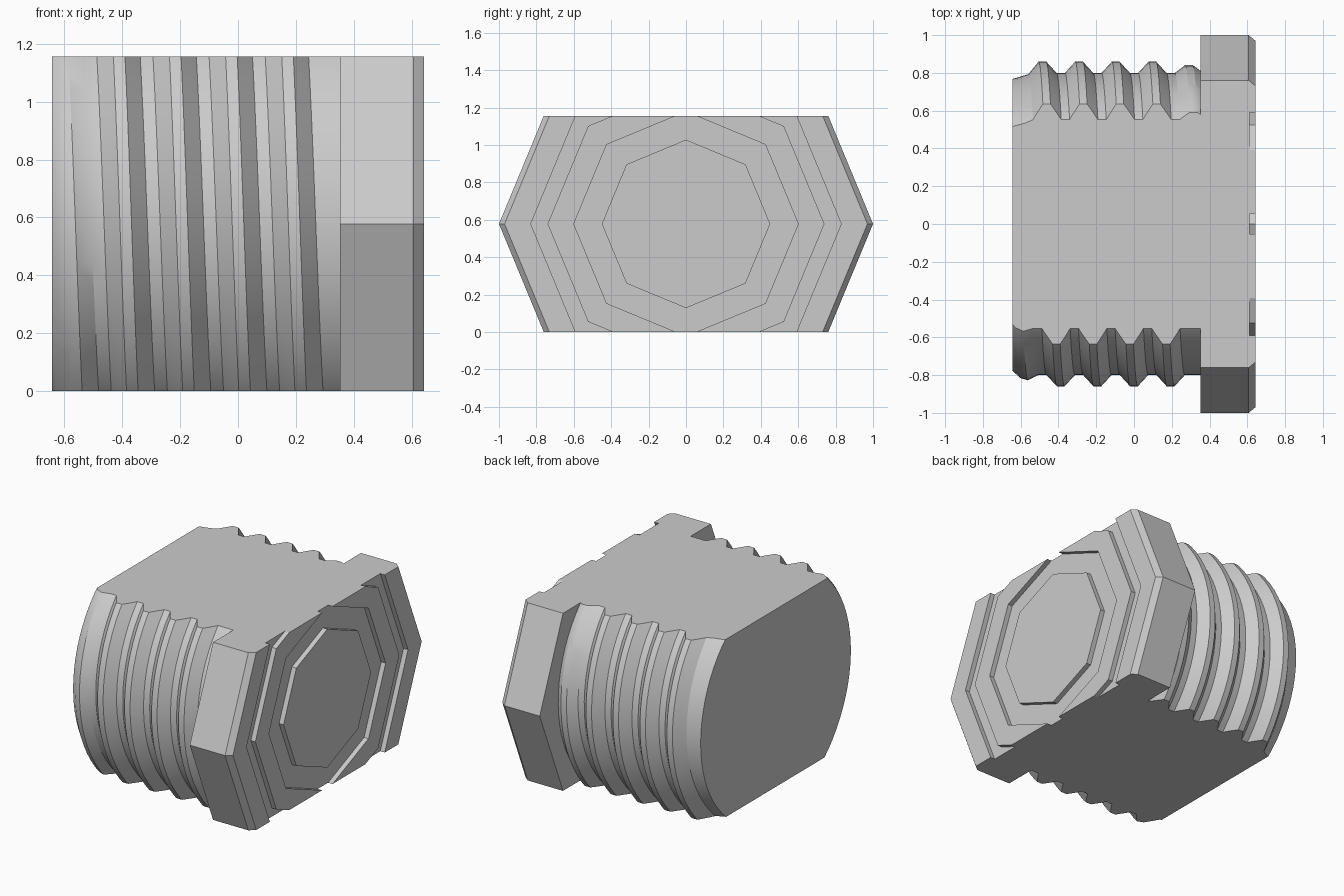
import bpy, bmesh, math
from mathutils import Vector

cube = bpy.data.objects.get("Cube")
if cube:
    bpy.data.objects.remove(cube, do_unlink=True)

HALF = 0.578                    # half the height between the two flat cuts
X_TIP, X_HEAD, X_FACE = -0.643, 0.353, 0.643
PITCH, FIRST_CREST = 0.194, -0.485
CREST, FOOT = 0.02, 0.075       # half widths of a thread at its crest and foot

steel = bpy.data.materials.new("grey_metal")
steel.use_nodes = True
colour = (0.6, 0.6, 0.6, 1)
steel.diffuse_color = colour
steel.node_tree.nodes["Principled BSDF"].inputs["Base Color"].default_value = colour


def clamp(v, lo=0.0, hi=1.0):
    return max(lo, min(hi, v))


def thread_radius(x, turn):
    """Radius of the threaded shaft at x, after a fraction of a turn."""
    start = FIRST_CREST + PITCH * turn
    crest = start + PITCH * round((x - start) / PITCH)
    fade = min(clamp((crest + 0.67) / 0.15), clamp((0.36 - crest) / 0.1))
    height = clamp((FOOT - abs(x - crest)) / (FOOT - CREST))
    root = min(0.8, 0.768 + (x - X_TIP) * 0.3)
    return root + 0.06 * fade * height


def point(x, radius, turn):
    a = math.tau * turn
    return Vector((x, radius * math.cos(a), radius * math.sin(a)))


def skin(columns, bm):
    """Join columns of points around the axis into a capped solid."""
    grid = [[bm.verts.new(p) for p in col] for col in columns]
    for a, b in zip(grid, grid[1:]):
        for j in range(len(a) - 1):
            bm.faces.new((a[j], b[j], b[j + 1], a[j + 1]))
    for end in (0, -1):
        bm.faces.new([col[end] for col in grid[:-1]])
    bmesh.ops.remove_doubles(bm, verts=bm.verts, dist=1e-4)


def finish(bm, name, smooth):
    """Slice the top and bottom flat, close the cuts and make the object."""
    for side in (1, -1):
        cut = bmesh.ops.bisect_plane(
            bm, geom=bm.verts[:] + bm.edges[:] + bm.faces[:], dist=1e-5,
            plane_co=(0, 0, side * HALF), plane_no=(0, 0, side), clear_outer=True)
        rim = [e for e in cut["geom_cut"] if isinstance(e, bmesh.types.BMEdge)]
        bmesh.ops.contextual_create(bm, geom=rim)
    bmesh.ops.recalc_face_normals(bm, faces=bm.faces)
    bmesh.ops.translate(bm, verts=bm.verts, vec=(0, 0, HALF))
    mesh = bpy.data.meshes.new(name)
    bm.to_mesh(mesh)
    bm.free()
    mesh.materials.append(steel)
    obj = bpy.data.objects.new(name, mesh)
    bpy.context.collection.objects.link(obj)
    if smooth:
        bpy.ops.object.select_all(action='DESELECT')
        obj.select_set(True)
        bpy.context.view_layer.objects.active = obj
        bpy.ops.object.shade_smooth_by_angle(angle=math.radians(30))


# Threaded shaft: profile rows follow the helix and fade out at both ends
SEGMENTS = 72
columns = []
for i in range(SEGMENTS + 1):
    turn = i / SEGMENTS
    column = []
    for k in range(-2, 6):
        crest = FIRST_CREST + PITCH * (k + turn)
        for offset in (-FOOT, -CREST, CREST, FOOT):
            x = clamp(crest + offset, X_TIP, X_HEAD)
            column.append(point(x, thread_radius(x, turn), turn))
    columns.append(column)
bm = bmesh.new()
skin(columns, bm)
finish(bm, "threaded_shaft", True)

# Eight-sided head: bevelled rim and two sunken rings on its face
FLOOR = X_FACE - 0.032
profile = [(X_HEAD, 1), (X_FACE - 0.036, 1), (X_FACE, 0.97)]
for outer, inner in ((0.83, 0.74), (0.6, 0.45)):
    profile += [(X_FACE, outer), (FLOOR, outer), (FLOOR, inner), (X_FACE, inner)]
bm = bmesh.new()
skin([[point(x, r, i / 8) for x, r in profile] for i in range(9)], bm)
finish(bm, "octagonal_head", False)
